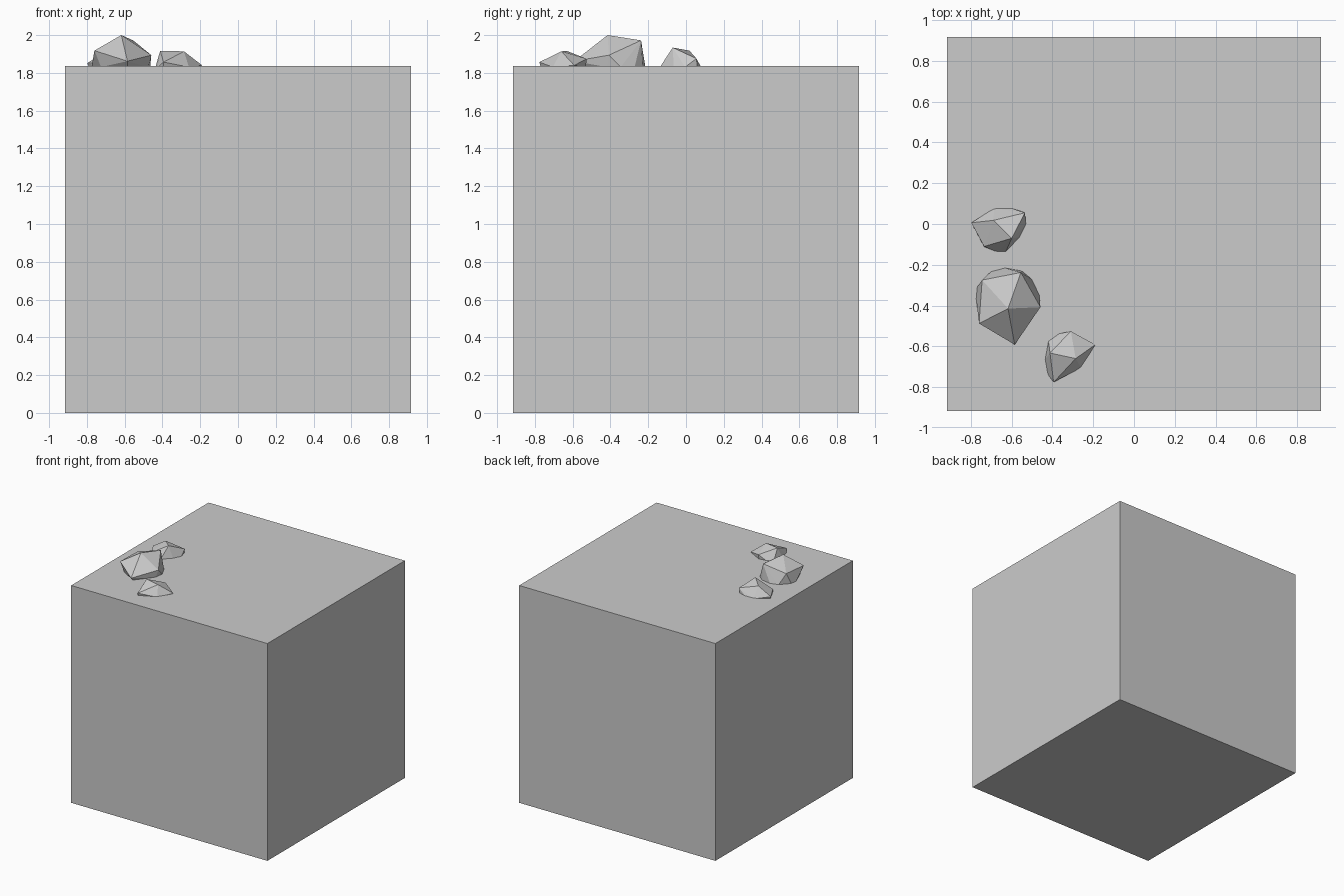
import bpy, bmesh

TOP = 1.836   # height of the block's upper face
SIDE = 1.834


def rock(name, upper, base):
    """Faceted stone: convex hull of upper corners and a sunken base ring."""
    bm = bmesh.new()
    for p in upper:
        bm.verts.new(p)
    for x, y in base:
        bm.verts.new((x, y, TOP - 0.005))
    # buried tip
    cx = sum(p[0] for p in base) / len(base)
    cy = sum(p[1] for p in base) / len(base)
    bm.verts.new((cx, cy, TOP - 0.08))
    res = bmesh.ops.convex_hull(bm, input=bm.verts)
    loose = [v for v in bm.verts if not v.link_faces]
    bmesh.ops.delete(bm, geom=loose, context='VERTS')
    bmesh.ops.recalc_face_normals(bm, faces=bm.faces)
    mesh = bpy.data.meshes.new(name)
    bm.to_mesh(mesh)
    bm.free()
    obj = bpy.data.objects.new(name, mesh)
    bpy.context.collection.objects.link(obj)
    return obj


# Ground block
bpy.ops.mesh.primitive_cube_add(size=1, location=(0, 0, TOP / 2))
block = bpy.context.object
block.name = "ground_block"
block.scale = (SIDE, SIDE, TOP)

# Large stone
rock("large_rock",
     [(-0.618, -0.415, 2.0), (-0.555, -0.238, 1.972), (-0.745, -0.275, 1.925),
      (-0.76, -0.488, 1.918), (-0.585, -0.592, 1.862), (-0.459, -0.408, 1.894)],
     [(-0.635, -0.215), (-0.70, -0.232), (-0.55, -0.23), (-0.50, -0.272),
      (-0.465, -0.345), (-0.775, -0.36), (-0.77, -0.31), (-0.725, -0.48),
      (-0.585, -0.56), (-0.475, -0.42)])

# Small stone near the front
rock("front_rock",
     [(-0.412, -0.633, 1.917), (-0.286, -0.66, 1.914), (-0.31, -0.526, 1.874),
      (-0.394, -0.776, 1.857), (-0.19, -0.592, 1.84)],
     [(-0.375, -0.54), (-0.42, -0.572), (-0.437, -0.665), (-0.425, -0.735),
      (-0.395, -0.77), (-0.26, -0.705), (-0.20, -0.60), (-0.31, -0.53)])

# Small stone near the middle of the left edge
rock("back_rock",
     [(-0.60, -0.07, 1.934), (-0.69, 0.018, 1.918), (-0.535, 0.055, 1.876),
      (-0.798, 0.006, 1.852), (-0.735, -0.11, 1.855)],
     [(-0.685, 0.078), (-0.61, 0.08), (-0.545, 0.06), (-0.53, -0.005),
      (-0.56, -0.065), (-0.63, -0.138), (-0.67, -0.138), (-0.735, -0.112),
      (-0.79, 0.005)])
